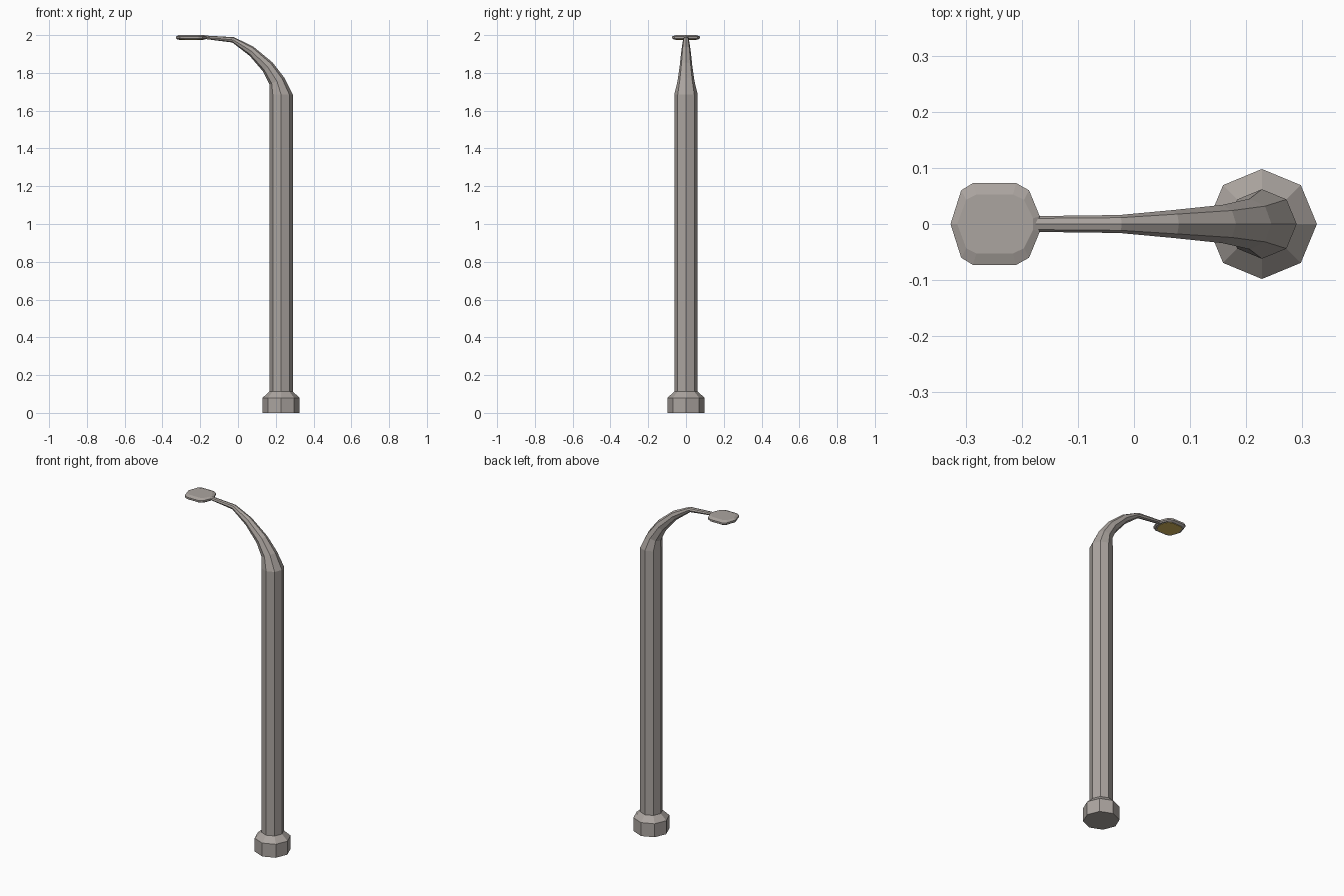
import bpy, bmesh, math

if "Cube" in bpy.data.objects:
    bpy.data.objects.remove(bpy.data.objects["Cube"])


def material(name, rgb):
    m = bpy.data.materials.new(name)
    m.diffuse_color = (*rgb, 1)
    m.use_nodes = True
    m.node_tree.nodes["Principled BSDF"].inputs["Base Color"].default_value = m.diffuse_color
    return m


GREY = material("warm grey metal", (0.41, 0.375, 0.35))
LAMP = material("amber lamp", (0.70, 0.50, 0.12))


def loft(name, rings, mat):
    """Skin a list of equal-length point rings and cap both ends."""
    bm = bmesh.new()
    vs = [[bm.verts.new(p) for p in r] for r in rings]
    n = len(rings[0])
    for a, b in zip(vs, vs[1:]):
        for i in range(n):
            j = (i + 1) % n
            bm.faces.new((a[i], a[j], b[j], b[i]))
    bm.faces.new(vs[0])
    bm.faces.new(vs[-1])
    bmesh.ops.recalc_face_normals(bm, faces=bm.faces)
    me = bpy.data.meshes.new(name)
    bm.to_mesh(me)
    bm.free()
    me.materials.append(mat)
    ob = bpy.data.objects.new(name, me)
    bpy.context.collection.objects.link(ob)
    return ob


def section(outer, inner, w):
    """Eight-sided ring spanning outer and inner (x, z) points, half width w in y."""
    cx, cz = (outer[0] + inner[0]) / 2, (outer[1] + inner[1]) / 2
    dx, dz = (outer[0] - inner[0]) / 2, (outer[1] - inner[1]) / 2
    return [(cx + dx * math.cos(t), w * math.sin(t), cz + dz * math.cos(t))
            for t in (k * math.pi / 4 for k in range(8))]


def level(z, r, x=0.228):
    return section((x + r, z), (x - r, z), r)


# Foot collar
loft("base", [level(0, 0.098), level(0.08, 0.098), level(0.113, 0.062)], GREY)

# Pole with the tapering bent arm
arm = [((0.290, 1.685), (0.166, 1.685), 0.062),
       ((0.245, 1.775), (0.167, 1.738), 0.045),
       ((0.182, 1.856), (0.132, 1.808), 0.034),
       ((0.080, 1.940), (0.062, 1.890), 0.025),
       ((-0.022, 1.989), (-0.030, 1.961), 0.016),
       ((-0.180, 1.998), (-0.180, 1.980), 0.014)]
loft("pole_and_arm", [level(0.10, 0.062)] + [section(*a) for a in arm], GREY)

# Lamp head: outline mirrored in y, chamfered above and below
half = [(-0.287, 0.073), (-0.308, 0.060)]
half_r = [(-0.168, 0.014), (-0.187, 0.060), (-0.210, 0.073)]
right = half_r + half
outline = right + [(-0.327, 0)] + [(x, -y) for x, y in reversed(right)]
MID = -0.2475


def head_ring(z, sx, sy):
    return [(MID + (x - MID) * sx, y * sy, z) for x, y in outline]


loft("lamp_head", [head_ring(1.977, 0.92, 0.88), head_ring(1.983, 1, 1),
                   head_ring(1.993, 1, 1), head_ring(2.0, 0.85, 0.72)], GREY)

# Glowing panel under the head
loft("lamp_panel", [head_ring(1.975, 0.80, 0.76), head_ring(1.978, 0.80, 0.76)], LAMP)
